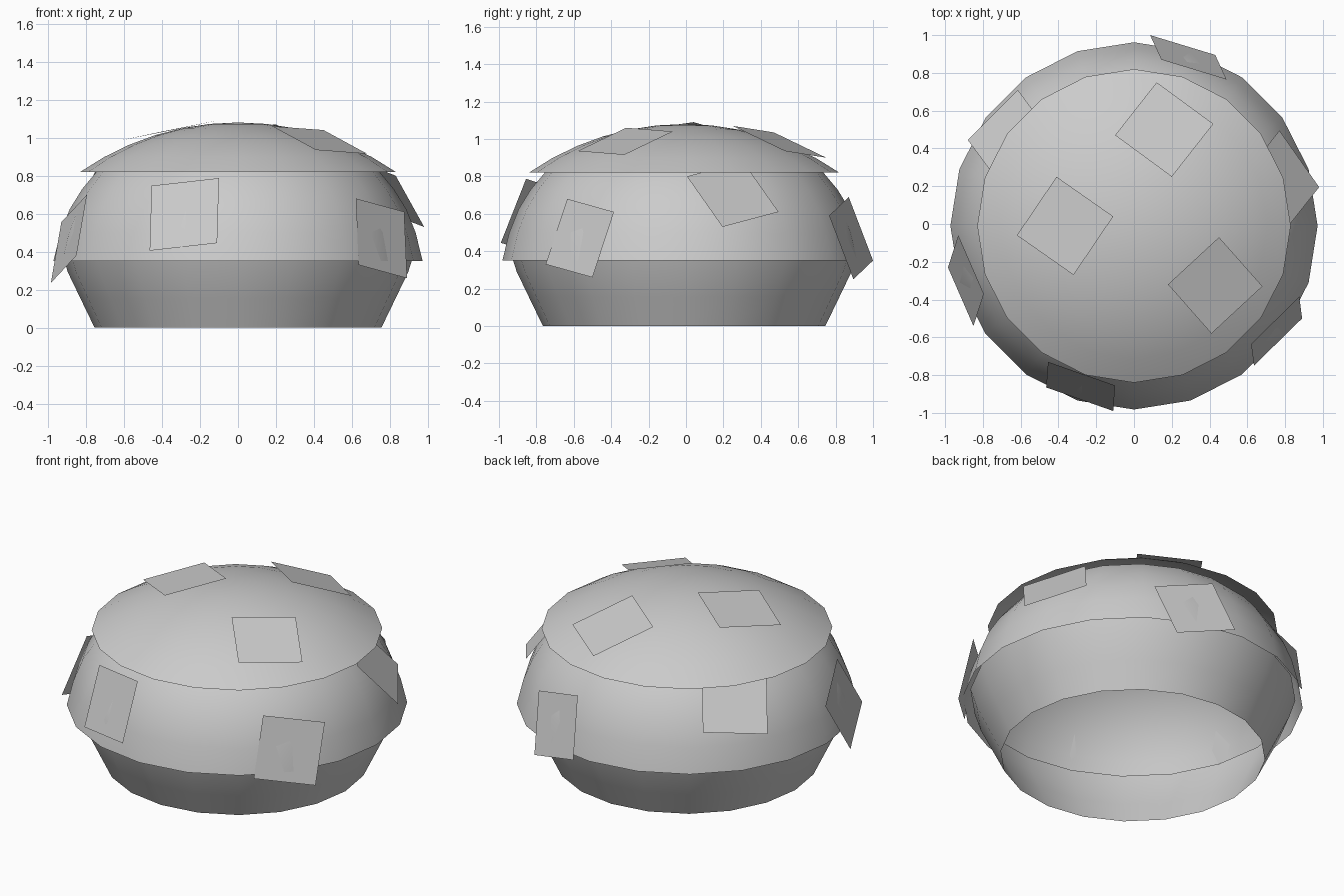
import bpy, math
from mathutils import Vector

if "Cube" in bpy.data.objects:
    bpy.data.objects.remove(bpy.data.objects["Cube"])

SIDES = 20
CENTRE_Y = -0.01


def make_object(name, verts, faces, smooth):
    mesh = bpy.data.meshes.new(name)
    mesh.from_pydata(verts, [], faces)
    for p in mesh.polygons:
        p.use_smooth = smooth
    obj = bpy.data.objects.new(name, mesh)
    bpy.context.collection.objects.link(obj)
    return obj


def lathe(name, profile):
    """Open shell: spin (radius, z) points, bottom to top; radius 0 ends in a pole."""
    pole = profile[-1][0] == 0
    rings = profile[:-1] if pole else profile
    verts, faces = [], []
    for r, z in rings:
        for i in range(SIDES):
            a = math.tau * i / SIDES
            verts.append((r * math.cos(a), CENTRE_Y + r * math.sin(a), z))
    for k in range(len(rings) - 1):
        for i in range(SIDES):
            j = (i + 1) % SIDES
            faces.append((k * SIDES + i, k * SIDES + j,
                          (k + 1) * SIDES + j, (k + 1) * SIDES + i))
    if pole:
        base = (len(rings) - 1) * SIDES
        verts.append((0, CENTRE_Y, profile[-1][1]))
        for i in range(SIDES):
            faces.append((base + i, base + (i + 1) % SIDES, len(verts) - 1))
    return make_object(name, verts, faces, True)


def patch(name, a, b, d):
    """Flat square from a corner and its two neighbours."""
    a, b, d = Vector(a), Vector(b), Vector(d)
    make_object(name, [a, b, b + d - a, d], [(0, 1, 2, 3)], False)


# Open lower bowl, its top edge tucked under the middle band
lathe("lower_bowl", [(0.755, 0), (0.83, 0.155), (0.895, 0.29), (0.93, 0.40)])

# Bulging middle band
lathe("middle_band", [(0.972, 0.35), (0.935, 0.50), (0.885, 0.625),
                      (0.82, 0.73), (0.745, 0.82), (0.70, 0.86)])

# Shallow spherical cap
R = 1.455
full = math.asin(0.83 / R)
lathe("top_cap", [(R * math.sin(full * t / 6), 1.08 - R * (1 - math.cos(full * t / 6)))
                  for t in range(6, 0, -1)] + [(0, 1.08)])

# Three square patches on the cap
cap_patches = [
    ((0.20, 0.25, 1.07), (0.42, 0.53, 0.935), (-0.10, 0.47, 1.035)),
    ((-0.62, -0.06, 0.985), (-0.32, -0.27, 1.045), (-0.41, 0.25, 1.03)),
    ((0.18, -0.32, 1.06), (0.41, -0.58, 0.935), (0.45, -0.07, 1.04)),
]
# Six square patches around the sides
side_patches = [
    ((-0.465, -0.865, 0.405), (-0.11, -0.99, 0.445), (-0.455, -0.73, 0.747)),
    ((0.635, -0.75, 0.33), (0.89, -0.50, 0.26), (0.62, -0.635, 0.68)),
    ((0.98, 0.195, 0.53), (0.77, 0.495, 0.61), (0.83, 0.005, 0.80)),
    ((0.43, 0.895, 0.25), (0.085, 1.00, 0.35), (0.49, 0.765, 0.59)),
    ((-0.985, -0.23, 0.235), (-0.85, -0.54, 0.38), (-0.93, -0.06, 0.555)),
    ((-0.615, 0.71, 0.60), (-0.88, 0.445, 0.56), (-0.475, 0.52, 0.885)),
]
for i, p in enumerate(cap_patches, 1):
    patch(f"cap_patch_{i}", *p)
for i, p in enumerate(side_patches, 1):
    patch(f"side_patch_{i}", *p)
